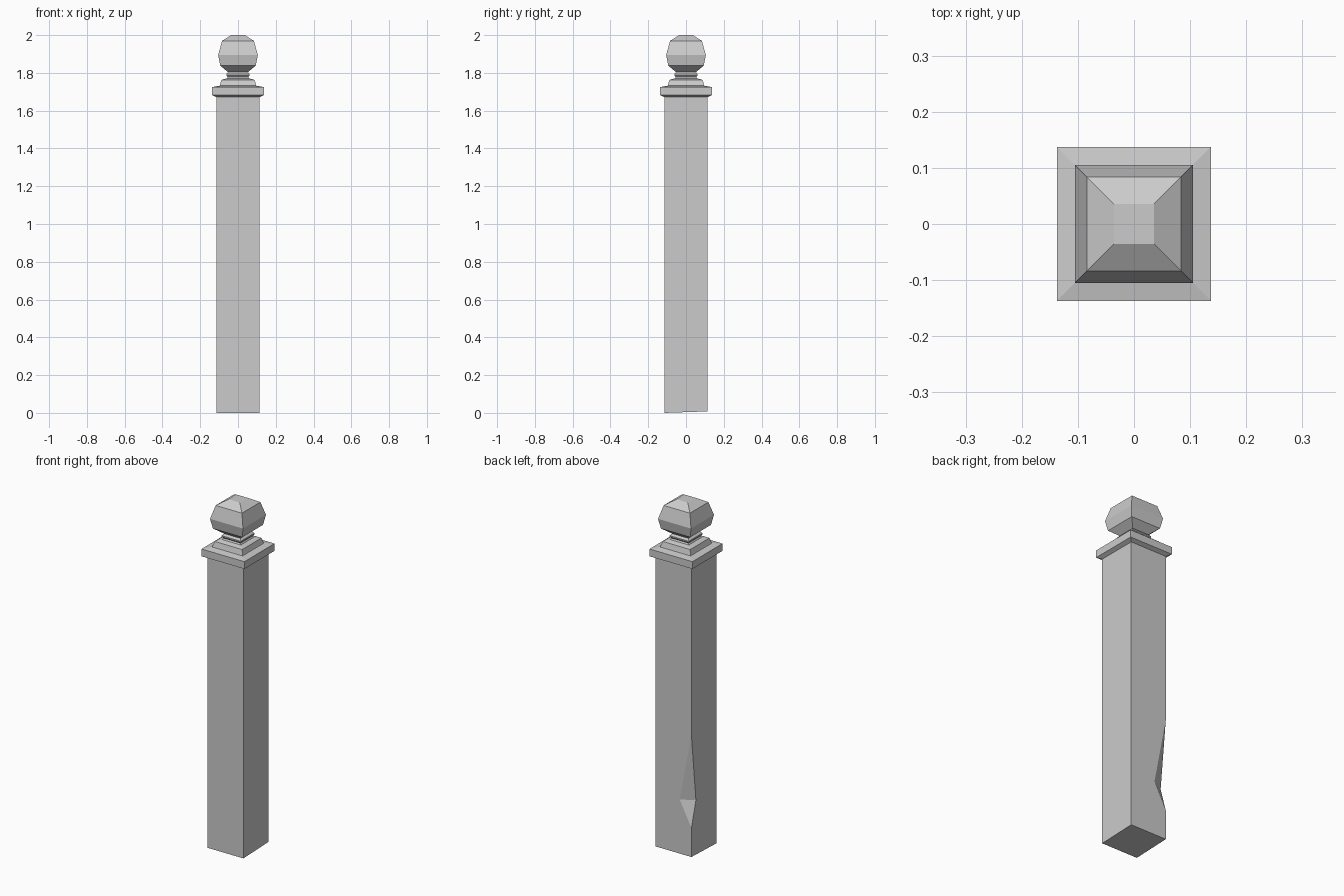
import bpy

if "Cube" in bpy.data.objects:
    bpy.data.objects.remove(bpy.data.objects["Cube"])


def make_object(name, verts, faces):
    mesh = bpy.data.meshes.new(name)
    mesh.from_pydata(verts, [], faces)
    mesh.update()
    obj = bpy.data.objects.new(name, mesh)
    bpy.context.collection.objects.link(obj)
    return obj


def square_ring(h, z):
    return [(-h, -h, z), (h, -h, z), (h, h, z), (-h, h, z)]


def square_turning(name, profile):
    """Stack square rings given as (half width, height) and close both ends."""
    verts = [v for h, z in profile for v in square_ring(h, z)]
    last = 4 * (len(profile) - 1)
    faces = [(3, 2, 1, 0), tuple(range(last, last + 4))]
    for r in range(0, last, 4):
        for i in range(4):
            j = (i + 1) % 4
            faces.append((r + i, r + j, r + 4 + j, r + 4 + i))
    return make_object(name, verts, faces)


# Post shaft: slightly uneven foot, one chipped corner at the back left
H = 0.115
foot = [(x, y, 0.008 if y > 0 else 0.0) for x, y, _ in square_ring(H, 0)]
head = square_ring(H, 1.675)
chip = [(-H, H, 0.175), (-0.04, H, 0.32), (-H, 0.074, 0.32), (-H, H, 0.71)]
make_object("post_shaft", foot + head + chip, [
    (3, 2, 1, 0), (4, 5, 6, 7),          # foot and head
    (0, 1, 5, 4), (1, 2, 6, 5),          # front and right
    (2, 3, 8, 9, 11, 7, 6),              # back, notched
    (3, 0, 4, 7, 11, 10, 8),             # left, notched
    (8, 10, 9), (11, 9, 10),             # chip facets
])

# Cap slab with sloped underside, and the tapered step above it
square_turning("cap_slab", [
    (0.115, 1.672), (0.137, 1.683), (0.137, 1.725), (0.097, 1.732),
    (0.095, 1.738), (0.088, 1.763), (0.062, 1.770)])

# Neck with a small collar
square_turning("neck", [
    (0.060, 1.768), (0.054, 1.778), (0.062, 1.787),
    (0.062, 1.794), (0.052, 1.804), (0.052, 1.808)])

# Faceted finial
square_turning("finial", [
    (0.052, 1.804), (0.094, 1.838), (0.105, 1.895),
    (0.084, 1.970), (0.036, 2.0)])
